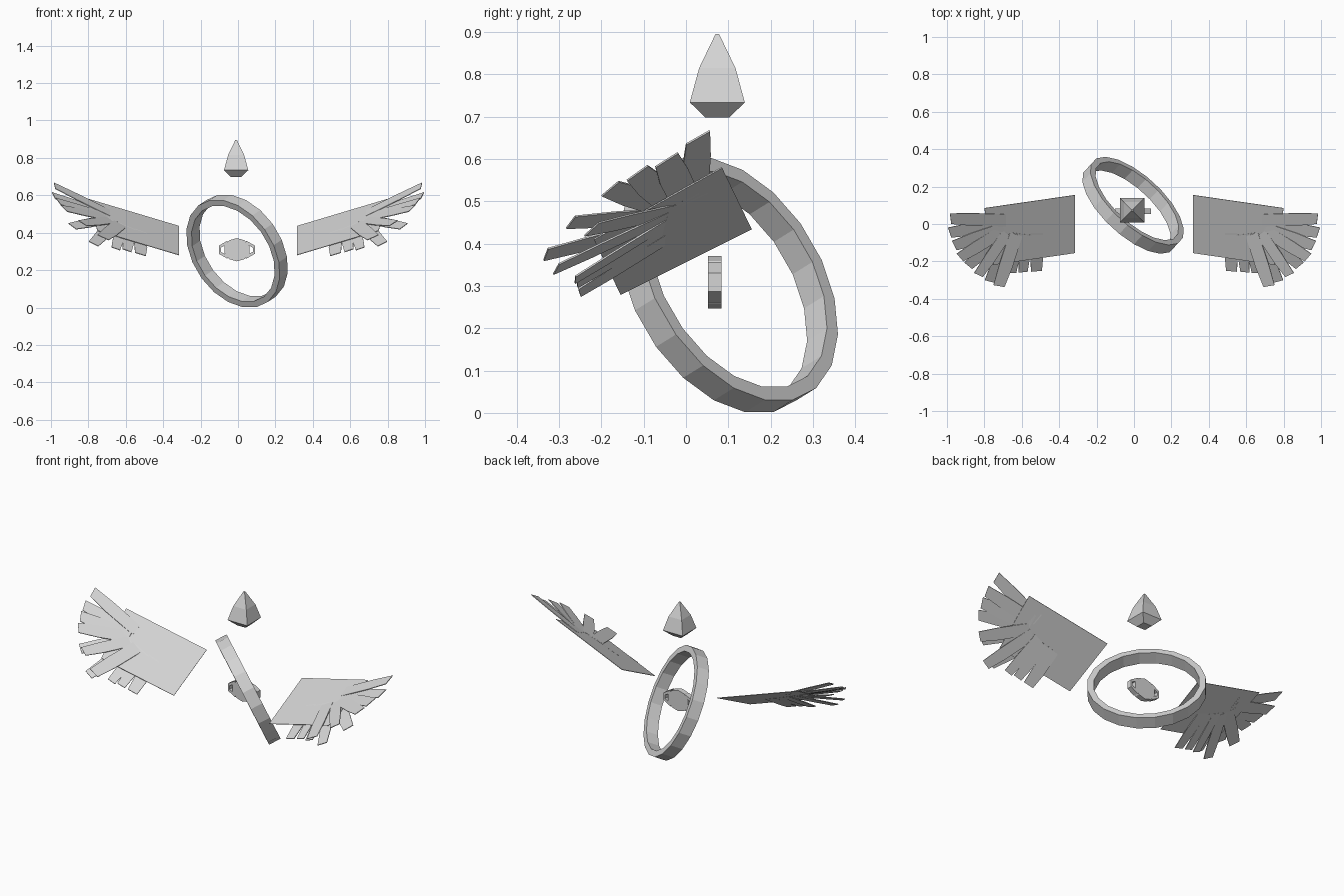
import bpy, bmesh, math
from mathutils import Vector, Matrix

if "Cube" in bpy.data.objects:
    bpy.data.objects.remove(bpy.data.objects["Cube"], do_unlink=True)

grey = bpy.data.materials.new("stone_grey")
grey.use_nodes = True
colour = (0.66, 0.66, 0.66, 1)
grey.diffuse_color = colour
grey.node_tree.nodes["Principled BSDF"].inputs["Base Color"].default_value = colour


def finish(name, bm):
    bmesh.ops.recalc_face_normals(bm, faces=bm.faces)
    mesh = bpy.data.meshes.new(name)
    bm.to_mesh(mesh)
    bm.free()
    mesh.materials.append(grey)
    obj = bpy.data.objects.new(name, mesh)
    bpy.context.collection.objects.link(obj)
    return obj


def bridge(bm, a, b):
    for i in range(len(a)):
        j = (i + 1) % len(a)
        bm.faces.new((a[i], a[j], b[j], b[i]))


def add_prism(bm, points, depth):
    """Solid plate: a flat outline thickened evenly to both sides."""
    half = Vector(depth) / 2
    low = [bm.verts.new(Vector(p) - half) for p in points]
    high = [bm.verts.new(Vector(p) + half) for p in points]
    bm.faces.new(low)
    bm.faces.new(high)
    bridge(bm, low, high)


# Tilted faceted ring
SIDES = 20
normal = Vector((0.615, 0.67, 0.416)).normalized()
up = (Vector((0, 0, 1)) - normal * normal.z).normalized()
side = up.cross(normal)
bm = bmesh.new()
loops = []
for radius, offset in ((0.318, -0.035), (0.318, 0.035), (0.283, 0.035), (0.283, -0.035)):
    loop = []
    for i in range(SIDES):
        t = 2 * math.pi * (i + 0.5) / SIDES
        loop.append(bm.verts.new(Vector((-0.005, 0.1, 0.302)) + normal * offset
                                 + radius * (up * math.cos(t) + side * math.sin(t))))
    loops.append(loop)
for k in range(4):
    bridge(bm, loops[k], loops[(k + 1) % 4])
finish("tilted_ring", bm)

# Square pointed crystal above the ring
bm = bmesh.new()
rows = []
for z, h in ((0.698, 0.028), (0.734, 0.065), (0.815, 0.043), (0.896, 0.004)):
    rows.append([bm.verts.new((sx * h - 0.01, sy * h + 0.074, z))
                 for sx, sy in ((-1, -1), (1, -1), (1, 1), (-1, 1))])
for a, b in zip(rows, rows[1:]):
    bridge(bm, a, b)
bm.faces.new(rows[0])
bm.faces.new(rows[-1])
finish("floating_crystal", bm)

# Eye-shaped charm in the middle: disc with an angular bracket on each side
EYE = Vector((-0.006, 0.068, 0.309))
bm = bmesh.new()
disc = [(math.cos(t) * 0.07, math.sin(t) * 0.062)
        for t in (math.pi * (i + 0.5) / 5 for i in range(10))]
add_prism(bm, [EYE + Vector((x, 0, z)) for x, z in disc], (0, 0.031, 0))
finish("eye_disc", bm)
bracket = [(0.05, 0.048), (0.096, 0.022), (0.096, -0.022), (0.05, -0.048),
           (0.05, -0.03), (0.086, -0.011), (0.086, 0.011), (0.05, 0.03)]
for label, s in (("left", 1), ("right", -1)):
    bm = bmesh.new()
    add_prism(bm, [EYE + Vector((s * x, 0, z)) for x, z in bracket], (0, 0.031, 0))
    finish("eye_bracket_" + label, bm)


# Wings: a sloping rectangular panel and a fan of flat feathers
CORNER = Vector((0.315, 0.155, 0.435))
DOWN = Vector((0, -0.31, -0.155))
OUT = Vector((0.485, -0.07, 0.145))
FACING = DOWN.cross(OUT).normalized()


def on_panel(x, y, lift):
    return Vector((x, y, CORNER.z + 0.371 * (x - CORNER.x) + 0.5 * (y - CORNER.y) + lift))


# root x, root y, tip x, tip y, lift of the tip off the panel, width
FEATHERS = [
    (0.685, 0.020, 0.985, 0.030, 0.033, 0.058),
    (0.70, 0.000, 0.990, -0.045, 0.015, 0.058),
    (0.70, -0.025, 0.965, -0.115, 0.028, 0.058),
    (0.70, -0.035, 0.935, -0.180, 0.034, 0.055),
    (0.69, -0.045, 0.890, -0.225, -0.024, 0.055),
    (0.68, -0.050, 0.835, -0.275, 0.038, 0.052),
    (0.66, -0.055, 0.775, -0.310, -0.034, 0.055),
    (0.63, -0.055, 0.725, -0.335, 0.032, 0.062),
    (0.62, -0.050, 0.655, -0.265, -0.038, 0.048),
    (0.575, -0.055, 0.595, -0.260, -0.028, 0.050),
    (0.52, -0.050, 0.523, -0.255, -0.024, 0.060),
]


def build_wing(label, s):
    flip = Matrix.Diagonal((s, 1, 1, 1))
    bm = bmesh.new()
    add_prism(bm, [CORNER, CORNER + DOWN, CORNER + DOWN + OUT * 0.9, CORNER + OUT],
              FACING * 0.003)
    bm.transform(flip)
    finish("wing_panel_" + label, bm)

    bm = bmesh.new()
    for rx, ry, tx, ty, lift, width in FEATHERS:
        root, span = Vector((rx, ry)), Vector((tx - rx, ty - ry))
        across = Vector((-span.y, span.x)).normalized()
        # slanted tip, broad body that overlaps its neighbours
        outline = ((0, -0.55), (0.6, -0.6), (0.97, -0.5), (1, 0.45), (0.6, 0.55), (0, 0.55))
        points = []
        for l, w in outline:
            p = root + span * l + across * (w * width)
            points.append(on_panel(p.x, p.y, lift * l))
        add_prism(bm, points, FACING * 0.004)
    bm.transform(flip)
    finish("wing_feathers_" + label, bm)


build_wing("left", 1)
build_wing("right", -1)
